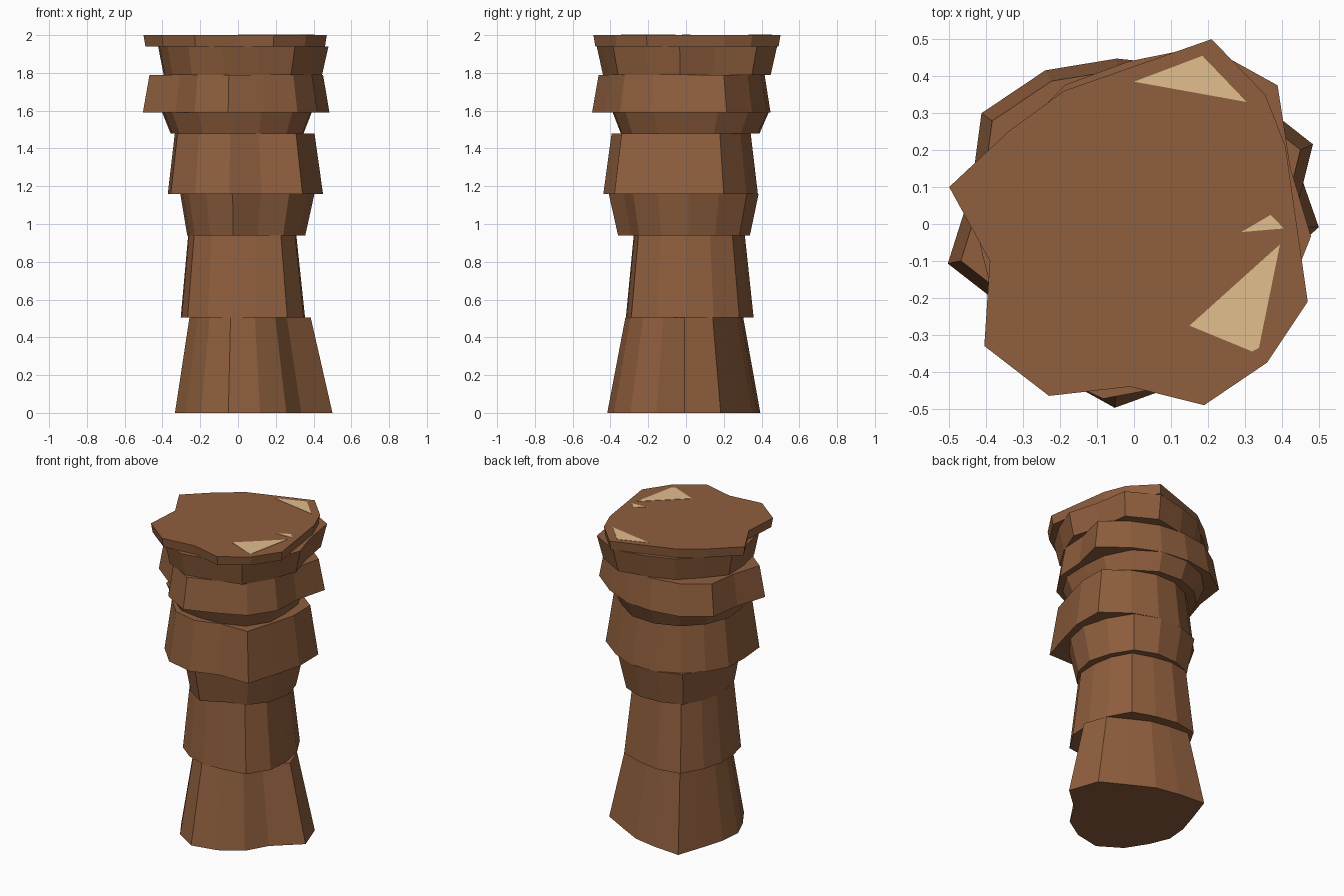
import bpy
import bmesh
from math import cos, sin, radians

cube = bpy.data.objects.get("Cube")
if cube:
    bpy.data.objects.remove(cube, do_unlink=True)


def make_material(name, colour):
    mat = bpy.data.materials.new(name)
    mat.use_nodes = True
    mat.diffuse_color = (*colour, 1)
    mat.node_tree.nodes["Principled BSDF"].inputs["Base Color"].default_value = (*colour, 1)
    return mat


brown = make_material("earth_brown", (0.275, 0.113, 0.047))
tan = make_material("pale_sand", (0.76, 0.51, 0.27))


def outline(radii, turn=0):
    """Uneven ring of points, with radii in hundredths at equal angles."""
    step = 360 / len(radii)
    angles = [radians(i * step + turn) for i in range(len(radii))]
    return [(r / 100 * cos(a), r / 100 * sin(a)) for r, a in zip(radii, angles)]


def make_slab(name, points, low, high, low_scale, high_scale, mat):
    """Flat-faced tapered prism between two heights."""
    bm = bmesh.new()
    bottom = [bm.verts.new((x * low_scale, y * low_scale, low)) for x, y in points]
    top = [bm.verts.new((x * high_scale, y * high_scale, high)) for x, y in points]
    bm.faces.new(bottom[::-1])
    bm.faces.new(top)
    for i in range(len(points)):
        j = (i + 1) % len(points)
        bm.faces.new((bottom[i], bottom[j], top[j], top[i]))
    bmesh.ops.recalc_face_normals(bm, faces=bm.faces)
    mesh = bpy.data.meshes.new(name)
    bm.to_mesh(mesh)
    bm.free()
    mesh.materials.append(mat)
    obj = bpy.data.objects.new(name, mesh)
    bpy.context.collection.objects.link(obj)
    return obj


# Rock layers, bottom to top: name, height, low scale, high scale, turn, radii
layers = [
    ("base_rock", 0.505, 1, 0.77, -1,
     (50, 47, 38, 37, 38, 45, 35, 33, 34, 34, 38, 42, 40, 39, 37)),
    ("lower_rock", 0.94, 1, 0.87, 0,
     (35.5, 36, 38, 35, 36, 38, 33, 31, 30.5, 33, 32, 32, 33, 39, 38)),
    ("lower_flare", 1.16, 0.88, 1, 2,
     (40.5, 40, 42, 40, 38, 38, 33, 31, 30, 33, 36, 41, 35, 39, 40)),
    ("middle_rock", 1.48, 1, 0.9, 0,
     (45, 49, 43, 40, 38, 36, 36, 37.5, 38, 44, 45.5, 44, 40, 51, 44)),
    ("middle_flare", 1.59, 0.89, 1, 0,
     (39, 41, 44, 45, 44, 43, 42, 41, 40, 43, 42, 39, 40, 43, 42)),
    ("upper_rock", 1.79, 1, 0.93, 0,
     (43, 53, 47, 45, 45, 48, 51, 45, 51.5, 41, 46, 50, 45, 47, 46)),
    ("upper_flare", 1.94, 0.93, 1, -4,
     (48, 45, 54, 52, 44, 42, 40, 44, 42, 44, 47, 48, 45, 49, 46)),
]
floor = 0
for name, height, low_scale, high_scale, turn, radii in layers:
    make_slab(name, outline(radii, turn), floor, height, low_scale, high_scale, brown)
    floor = height

# Thin cap stone
cap = [(0.45, -0.07), (0.41, 0.21), (0.355, 0.35), (0.21, 0.5), (0.01, 0.43),
       (-0.19, 0.36), (-0.34, 0.25), (-0.5, 0.1), (-0.39, -0.1), (-0.405, -0.33),
       (-0.23, -0.465), (-0.01, -0.44), (0.19, -0.49), (0.36, -0.375), (0.47, -0.21)]
make_slab("cap_stone", cap, floor, 2, 0.98, 1, brown)

# Sandy patches lying on the cap
patches = {
    "back_patch": [(0, 0.385), (0.305, 0.33), (0.185, 0.455)],
    "small_patch": [(0.29, -0.022), (0.405, -0.012), (0.37, 0.025)],
    "front_patch": [(0.15, -0.275), (0.32, -0.345), (0.338, -0.335), (0.395, -0.055)],
}
for name, points in patches.items():
    make_slab(name, points, 1.998, 2.002, 1, 1, tan)
